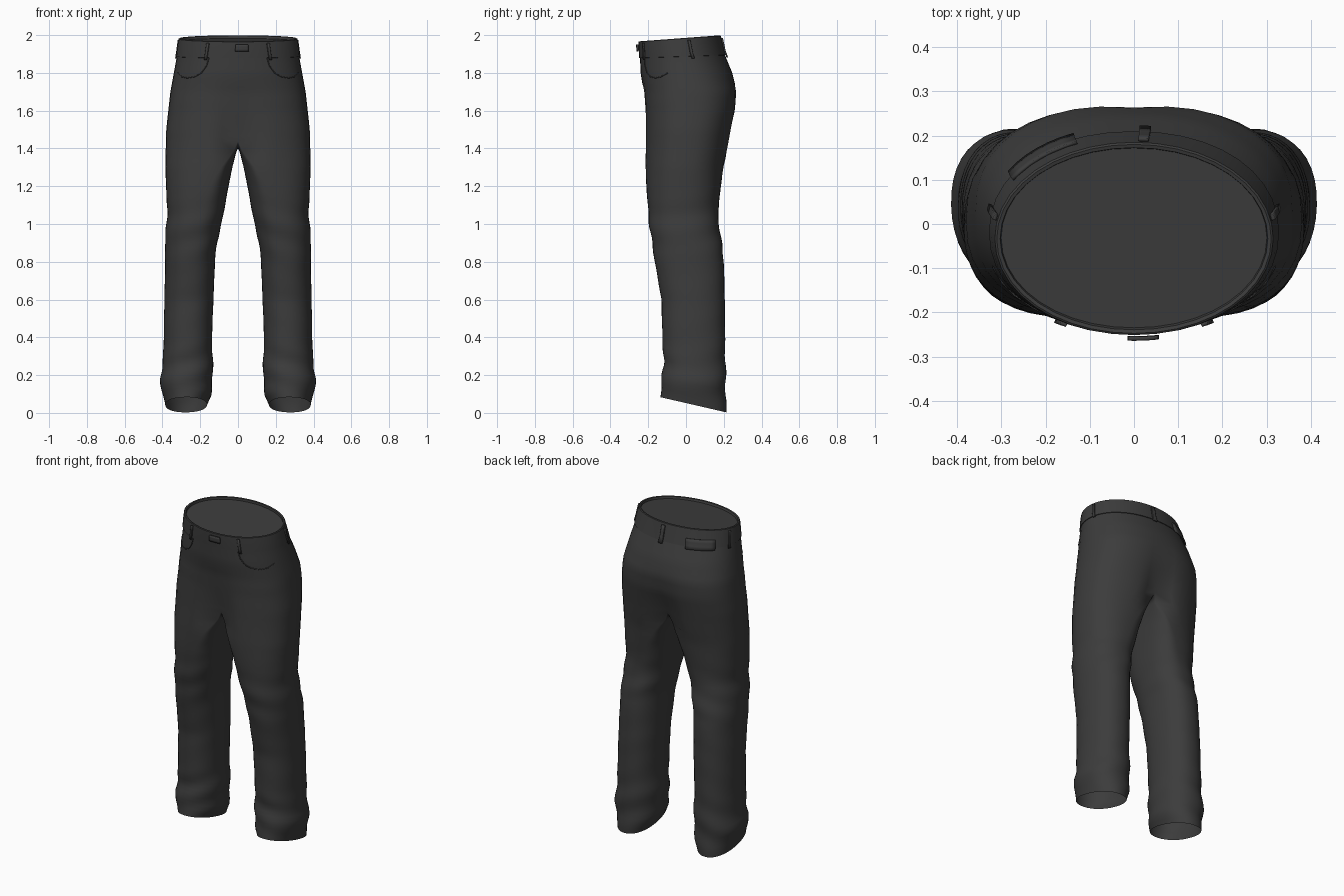
import bpy, bmesh, math
from mathutils import Vector

if "Cube" in bpy.data.objects:
    bpy.data.objects.remove(bpy.data.objects["Cube"])

cloth = bpy.data.materials.new("charcoal cloth")
cloth.diffuse_color = (0.045, 0.045, 0.045, 1)
cloth.use_nodes = True
cloth.node_tree.nodes["Principled BSDF"].inputs["Base Color"].default_value = cloth.diffuse_color

# Profiles by height: (z, value)
OUTER = [(0.04, .385), (.1, .40), (.18, .412), (.3, .395), (.5, .392), (.8, .385), (.9, .388),
         (1.05, .374), (1.3, .385), (1.5, .38), (1.7, .358), (1.88, .325), (2, .308)]
INNER = [(0.04, .165), (.1, .142), (.2, .132), (.4, .138), (.6, .13), (.8, .122), (.9, .112),
         (1, .087), (1.2, .05), (1.3, .03), (1.4, .004), (1.44, 0)]
SPLIT = [(0.04, .275), (.8, .25), (1, .215), (1.2, .15), (1.3, .09), (1.38, .025), (1.44, 0)]
FRONT = [(0.04, -.135), (.1, -.133), (.25, -.118), (.4, -.125), (.6, -.13), (.8, -.165), (1, -.195),
         (1.2, -.21), (1.4, -.222), (1.6, -.22), (1.7, -.225), (1.8, -.24), (2, -.248)]
BACK = [(0.04, .213), (.3, .208), (.6, .205), (.8, .2), (.93, .185), (1.05, .168), (1.2, .185),
        (1.3, .2), (1.4, .228), (1.5, .246), (1.6, .265), (1.7, .27), (1.8, .245), (1.9, .2), (2, .176)]
SQUARE = [(0, .92), (1, .9), (1.4, .8), (1.65, .8), (1.9, .95), (2, 1)]
CLEFT = [(1.15, 0), (1.38, .28), (1.46, .22), (1.6, .07), (1.75, 0)]
FOLDS = [(.04, .01), (.12, .03), (.25, .03), (.4, .004), (.8, .004), (.92, .022), (1.05, .012), (1.2, 0)]


def at(profile, z):
    if z <= profile[0][0]:
        return profile[0][1]
    for (z0, a), (z1, b) in zip(profile, profile[1:]):
        if z <= z1:
            return a + (b - a) * (z - z0) / (z1 - z0)
    return profile[-1][1]


def surface(z, t, inner=False, off=0.0):
    """Cloth point at height z, t from 0 (front) to pi (back) round the outer or inner side."""
    sx = at(SPLIT, z)
    yf, yb, e = at(FRONT, z), at(BACK, z), at(SQUARE, z)
    cy, b = (yf + yb) / 2, (yb - yf) / 2 + off
    s, c = max(math.sin(t), 0), math.cos(t)
    if s < 1e-6:
        s = 0
    edge = at(INNER, z) if inner else at(OUTER, z) + off
    dx = (edge - sx) * s ** e
    dy = -b * math.copysign(abs(c) ** e, c)
    dy *= 1 - at(CLEFT, z) * math.exp(-((sx + dx) / .07) ** 2)
    side = -s if inner else s
    f = 1 + at(FOLDS, z) * math.sin(38 * z + 2.2 * side + 1.2 * c)
    dx, dy = dx * f, dy * f
    tilt = dy / b
    zz = z - tilt * .04 * max(0, 1 - (z - .043) / .35) + tilt * .016 * max(0, (z - 1.8) / .183)
    return Vector((sx + dx, cy + dy, zz))


def finish(bm, name, angle=40):
    bmesh.ops.recalc_face_normals(bm, faces=bm.faces)
    me = bpy.data.meshes.new(name)
    bm.to_mesh(me)
    bm.free()
    ob = bpy.data.objects.new(name, me)
    bpy.context.collection.objects.link(ob)
    me.materials.append(cloth)
    for p in me.polygons:
        p.use_smooth = True
    bpy.ops.object.select_all(action='DESELECT')
    ob.select_set(True)
    bpy.context.view_layer.objects.active = ob
    bpy.ops.object.shade_smooth_by_angle(angle=math.radians(angle))
    return ob


def bridge(bm, a, b, closed):
    n = len(a)
    for i in range(n if closed else n - 1):
        j = (i + 1) % n
        bm.faces.new((a[i], a[j], b[j], b[i]))


# Legs and hips: one half, mirrored
N = 20
CROTCH = 1.44
ts = [math.pi * i / N for i in range(N + 1)]
bm = bmesh.new()
prev = None
for k in range(51):
    z = .043 + (1.385 - .043) * k / 50
    pts = [surface(z, t) for t in ts] + [surface(z, t, True) for t in ts[-2:0:-1]]
    ring = [bm.verts.new(p) for p in pts]
    if prev:
        bridge(bm, prev, ring, True)
    prev = ring
# crotch seam sags between front and back
outer = [surface(CROTCH, t) for t in ts]
pts = list(outer)
for t in ts[-2:0:-1]:
    u = (1 - math.cos(t)) / 2
    p = outer[0].lerp(outer[-1], u)
    p.x = 0
    p.z -= .04 * math.sin(t)
    pts.append(p)
ring = [bm.verts.new(p) for p in pts]
bridge(bm, prev, ring, True)
prev = ring[:N + 1]
for k in range(1, 19):
    ring = [bm.verts.new(surface(CROTCH + (1.9 - CROTCH) * k / 18, t)) for t in ts]
    bridge(bm, prev, ring, False)
    prev = ring
trousers = finish(bm, "trouser_legs")
mirror = trousers.modifiers.new("mirror", 'MIRROR')
mirror.use_clip = True
mirror.merge_threshold = .002

# Waistband with rolled rim and closed lid
bm = bmesh.new()
prev = None
for z, off in ((1.885, -.004), (1.887, .004), (1.935, .005), (1.98, .004), (1.983, 0),
               (1.981, -.008), (1.968, -.012)):
    half = [surface(z, t, off=off) for t in ts]
    pts = half + [Vector((-p.x, p.y, p.z)) for p in half[-2:0:-1]]
    ring = [bm.verts.new(p) for p in pts]
    if prev:
        bridge(bm, prev, ring, True)
    prev = ring
bm.faces.new(prev)
finish(bm, "waistband")


def plate(name, t0, t1, z0, z1, sign=1, off=.008, thick=.008):
    """Cloth tab that follows the surface."""
    bm = bmesh.new()
    prev = None
    for i in range(7):
        t = t0 + (t1 - t0) * i / 6
        row = []
        for j in range(4):
            p = surface(z0 + (z1 - z0) * j / 3, abs(t), off=off)
            p.x *= sign * (1 if t >= 0 else -1)
            row.append(bm.verts.new(p))
        if prev:
            bridge(bm, prev, row, False)
        prev = row
    ob = finish(bm, name)
    mod = ob.modifiers.new("thickness", 'SOLIDIFY')
    mod.thickness = thick
    mod.offset = 0
    return ob


# Belt loops, back patch, front tab
for sign, side in ((1, "right"), (-1, "left")):
    plate("front_belt_loop_" + side, .49, .54, 1.875, 1.97, sign)
    plate("side_belt_loop_" + side, 1.75, 1.81, 1.875, 1.97, sign)
plate("back_belt_loop", math.pi - .1, math.pi - .03, 1.875, 1.97)
plate("back_patch", 2.15, 2.75, 1.875, 1.93, -1)
plate("front_tab", -.04, .16, 1.925, 1.965, off=.013, thick=.009)

# Pocket openings: thin raised seams
path = ((.47, 1.885), (.49, 1.84), (.56, 1.80), (.68, 1.78), (.85, 1.773), (1.02, 1.78), (1.2, 1.80))
for sign, side in ((1, "right"), (-1, "left")):
    cu = bpy.data.curves.new("pocket_seam_" + side, 'CURVE')
    cu.dimensions = '3D'
    cu.bevel_depth = .003
    cu.bevel_resolution = 1
    sp = cu.splines.new('POLY')
    sp.points.add(len(path) - 1)
    for pt, (t, z) in zip(sp.points, path):
        p = surface(z, t)
        pt.co = (sign * p.x, p.y, p.z, 1)
    cu.materials.append(cloth)
    bpy.context.collection.objects.link(bpy.data.objects.new("pocket_seam_" + side, cu))
